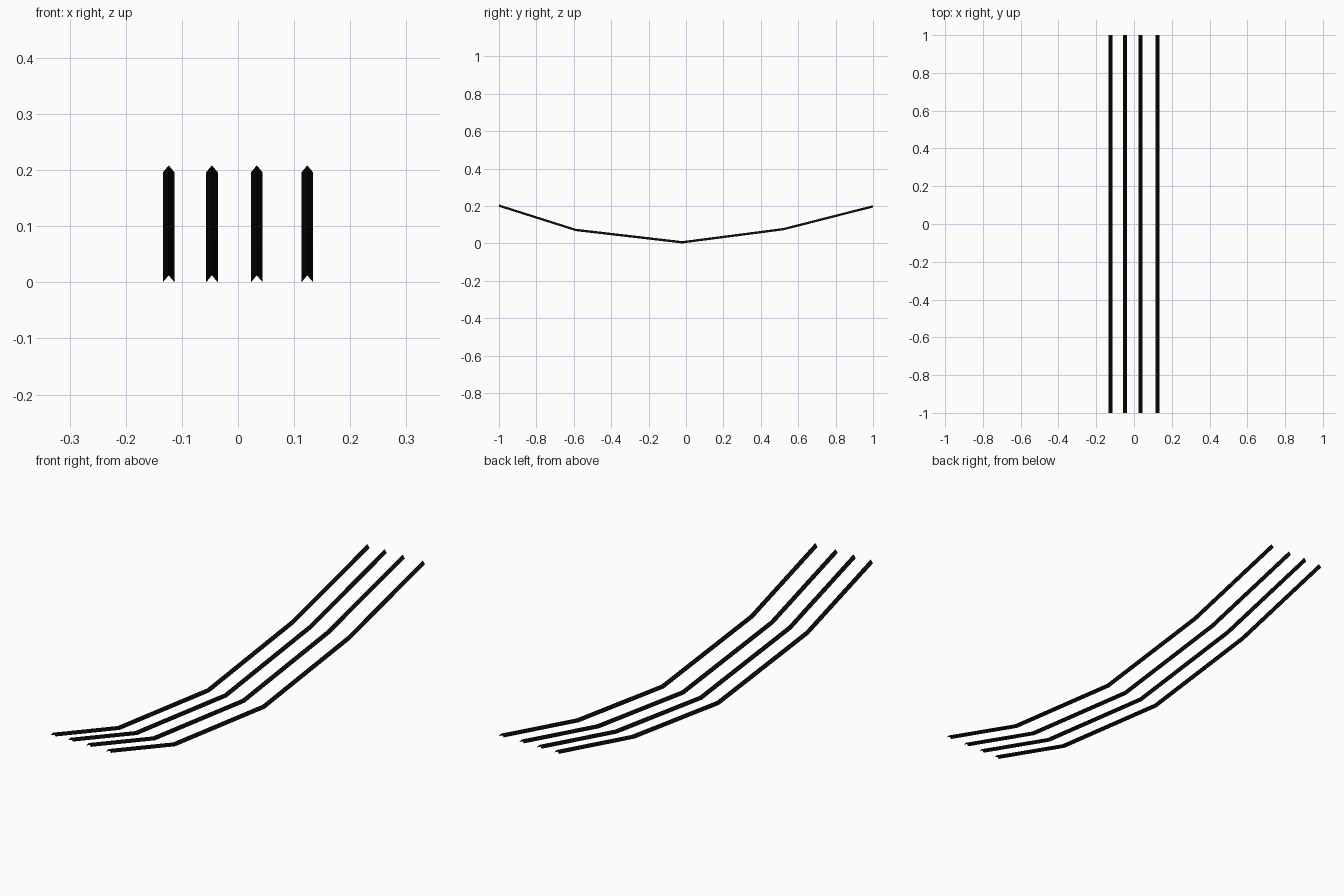
import bpy, bmesh

if "Cube" in bpy.data.objects:
    bpy.data.objects.remove(bpy.data.objects["Cube"])

# Sagging path (y, z of the lower edges), shared by all cables
PATH = [(-1.0, 0.196), (-0.59, 0.066), (-0.02, 0.0), (0.52, 0.070), (1.0, 0.192)]
# Open inverted-V cross-section (x, z)
SECTION = [(-0.0105, 0.0), (0.0, 0.0125), (0.0105, 0.0)]

black = bpy.data.materials.new("black")
black.diffuse_color = (0.004, 0.004, 0.004, 1)
black.use_nodes = True
black.node_tree.nodes["Principled BSDF"].inputs["Base Color"].default_value = black.diffuse_color


def cable(name, x):
    bm = bmesh.new()
    rows = [[bm.verts.new((x + sx, y, z + sz)) for sx, sz in SECTION] for y, z in PATH]
    for a, b in zip(rows, rows[1:]):
        for i in range(len(SECTION) - 1):
            bm.faces.new((a[i], a[i + 1], b[i + 1], b[i]))
    # Make the ridge faces point upward
    bm.normal_update()
    bmesh.ops.reverse_faces(bm, faces=[f for f in bm.faces if f.normal.z < 0])
    mesh = bpy.data.meshes.new(name)
    bm.to_mesh(mesh)
    bm.free()
    mesh.materials.append(black)
    bpy.context.collection.objects.link(bpy.data.objects.new(name, mesh))


# Four hanging cables
for n, x in enumerate((-0.1235, -0.0465, 0.0335, 0.1235), 1):
    cable(f"cable_{n}", x)
